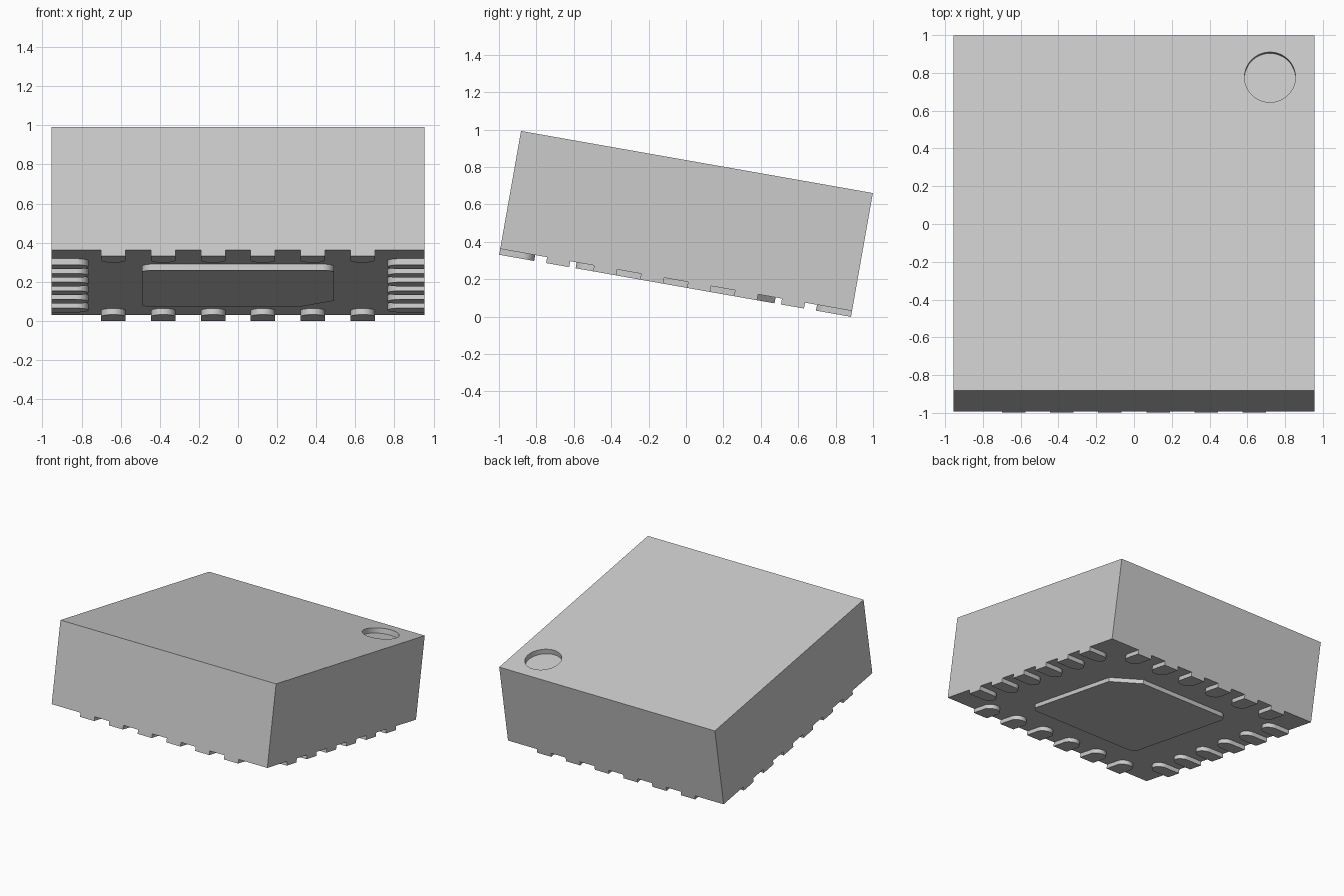
import bpy, bmesh
from math import pi, radians, cos, sin
from mathutils import Matrix, Vector

if "Cube" in bpy.data.objects:
    bpy.data.objects.remove(bpy.data.objects["Cube"], do_unlink=True)

HALF, HEIGHT, PAD_H = 0.955, 0.672, 0.032
PAD_W, PAD_L, PITCH = 0.125, 0.19, 0.255

# The whole package is tipped back about its centre
TILT = Matrix.Translation((0, 0, 0.496)) @ Matrix.Rotation(radians(-10), 4, 'X') \
    @ Matrix.Translation((0, 0, -HEIGHT / 2))

grey = bpy.data.materials.new("light grey")
grey.use_nodes = True
grey.diffuse_color = (0.6, 0.6, 0.6, 1)
grey.node_tree.nodes["Principled BSDF"].inputs["Base Color"].default_value = (0.6, 0.6, 0.6, 1)


def prism(name, outline, z0, z1, spin=0.0):
    """Extrude a flat outline between two heights, then tilt it."""
    bm = bmesh.new()
    base = bm.faces.new([bm.verts.new((x, y, z0)) for x, y in outline])
    top = bmesh.ops.extrude_face_region(bm, geom=[base])["geom"]
    moved = [v for v in top if isinstance(v, bmesh.types.BMVert)]
    bmesh.ops.translate(bm, verts=moved, vec=(0, 0, z1 - z0))
    bmesh.ops.recalc_face_normals(bm, faces=bm.faces[:])
    bm.transform(TILT @ Matrix.Rotation(spin, 4, 'Z'))
    mesh = bpy.data.meshes.new(name)
    bm.to_mesh(mesh)
    bm.free()
    mesh.materials.append(grey)
    obj = bpy.data.objects.new(name, mesh)
    bpy.context.collection.objects.link(obj)
    return obj


def arc(cx, cy, r, start, end, steps):
    angles = [start + (end - start) * i / steps for i in range(steps + 1)]
    return [(cx + r * cos(a), cy + r * sin(a)) for a in angles]


# Moulded body with a round pin-one dimple
body = prism("body", [(-HALF, -HALF), (HALF, -HALF), (HALF, HALF), (-HALF, HALF)],
             PAD_H, HEIGHT)
cutter = prism("dimple_cutter", arc(0.72, 0.73, 0.135, 0, 2 * pi, 48)[:-1],
               HEIGHT - 0.04, HEIGHT + 0.1)
cutter.hide_render = True
dimple = body.modifiers.new("dimple", 'BOOLEAN')
dimple.operation = 'DIFFERENCE'
dimple.solver = 'EXACT'
dimple.object = cutter
bpy.context.view_layer.objects.active = body
bpy.ops.object.modifier_apply(modifier=dimple.name)
bpy.data.objects.remove(cutter, do_unlink=True)

# Contact pads with rounded inner ends, six along each edge
parts = [body]
for side, edge in enumerate(("front", "left", "back", "right")):
    for i in range(6):
        x, r = (i - 2.5) * PITCH, PAD_W / 2
        outline = [(x - r, -HALF), (x + r, -HALF)]
        outline += arc(x, -HALF + PAD_L - r, r, 0, pi, 16)
        parts.append(prism(f"{edge}_pad_{i + 1}", outline, 0, PAD_H, side * pi / 2))

# Central thermal pad: three rounded corners and one chamfer
px, py, r, cut = 0.49, 0.54, 0.06, 0.18
outline = [(px, py - cut), (px - cut, py)]
for sx, sy, start in ((-1, 1, pi / 2), (-1, -1, pi), (1, -1, 1.5 * pi)):
    outline += arc(sx * (px - r), sy * (py - r), r, start, start + pi / 2, 8)
parts.append(prism("thermal_pad", outline, 0, PAD_H))

# Smooth the curved walls, keep edges sharp
bpy.ops.object.select_all(action='DESELECT')
for obj in parts:
    obj.select_set(True)
bpy.context.view_layer.objects.active = body
bpy.ops.object.shade_smooth_by_angle(angle=radians(30))
